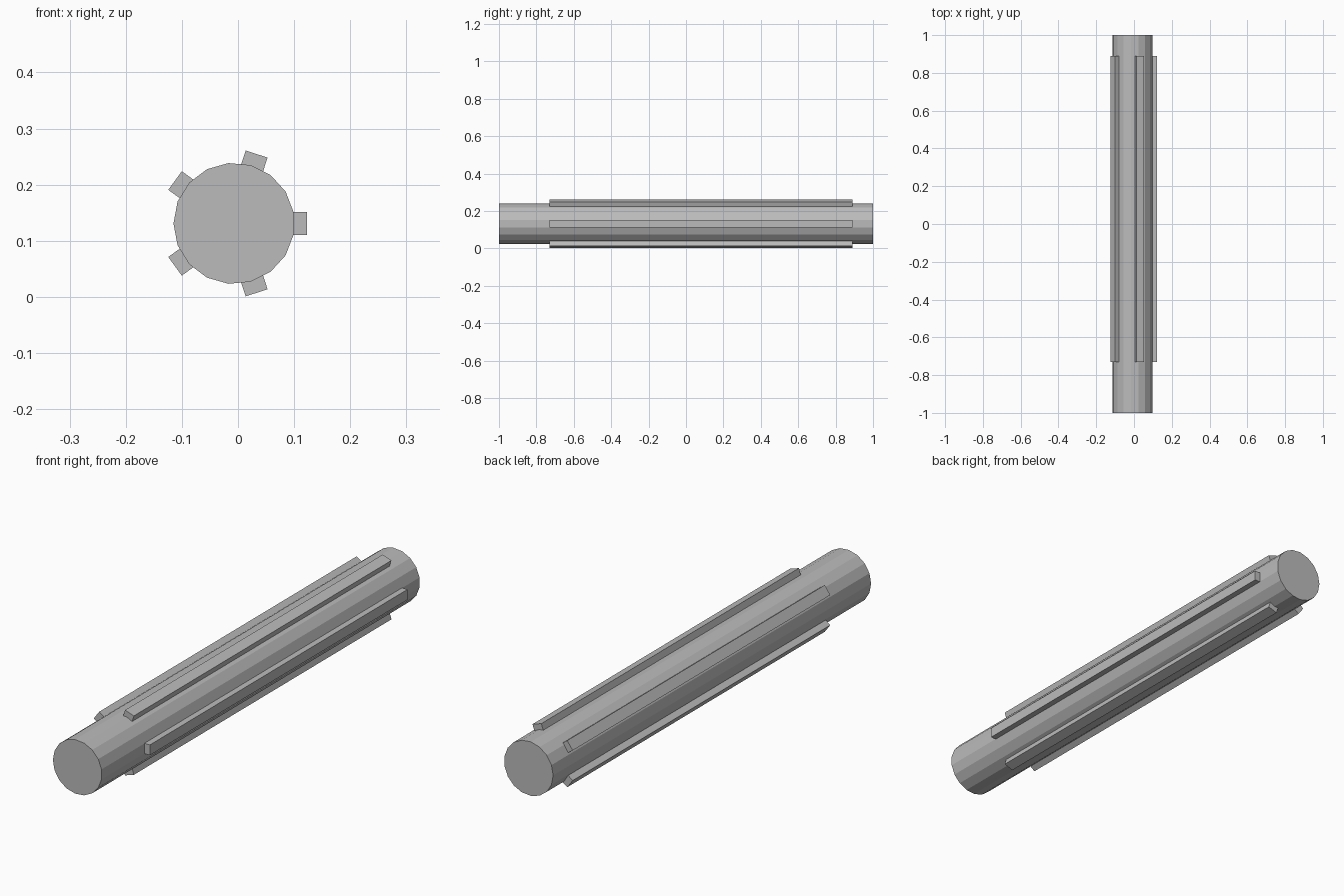
import bpy
from math import pi, tau
from mathutils import Matrix, Vector

cube = bpy.data.objects.get("Cube")
if cube:
    bpy.data.objects.remove(cube, do_unlink=True)

# Shaft axis runs along y through this point
AXIS = Vector((-0.007, 0, 0.131))
SIDES, RADIUS = 17, 0.108
RIBS, RIB_IN, RIB_OUT, RIB_WIDTH = 5, 0.104, 0.130, 0.041
RIB_FRONT, RIB_BACK = -0.73, 0.89

grey = bpy.data.materials.new("plain grey")
grey.use_nodes = True
colour = (0.5, 0.5, 0.5, 1)
grey.diffuse_color = colour
grey.node_tree.nodes["Principled BSDF"].inputs["Base Color"].default_value = colour


def prism(name, outline, front, back):
    """Extrude an x-z outline (counter-clockwise from the front) along y."""
    n = len(outline)
    verts = [(x, y, z) for y in (front, back) for x, z in outline]
    faces = [list(range(n)), list(range(2 * n - 1, n - 1, -1))]
    faces += [(i, i + n, (i + 1) % n + n, (i + 1) % n) for i in range(n)]
    mesh = bpy.data.meshes.new(name)
    mesh.from_pydata(verts, [], faces)
    mesh.materials.append(grey)
    obj = bpy.data.objects.new(name, mesh)
    bpy.context.collection.objects.link(obj)
    return obj


# Round shaft, with a flat facing +x
ring = [Matrix.Rotation(pi + tau * i / SIDES, 2) @ Vector((RADIUS, 0)) for i in range(SIDES)]
shaft = prism("shaft", ring, -1, 1)
shaft.location = AXIS

# Long ribs spaced evenly around the shaft
half = RIB_WIDTH / 2
section = [(RIB_IN, -half), (RIB_OUT, -half), (RIB_OUT, half), (RIB_IN, half)]
for i in range(RIBS):
    rib = prism(f"rib_{i + 1}", section, RIB_FRONT, RIB_BACK)
    rib.matrix_world = Matrix.Translation(AXIS) @ Matrix.Rotation(-tau * i / RIBS, 4, "Y")
